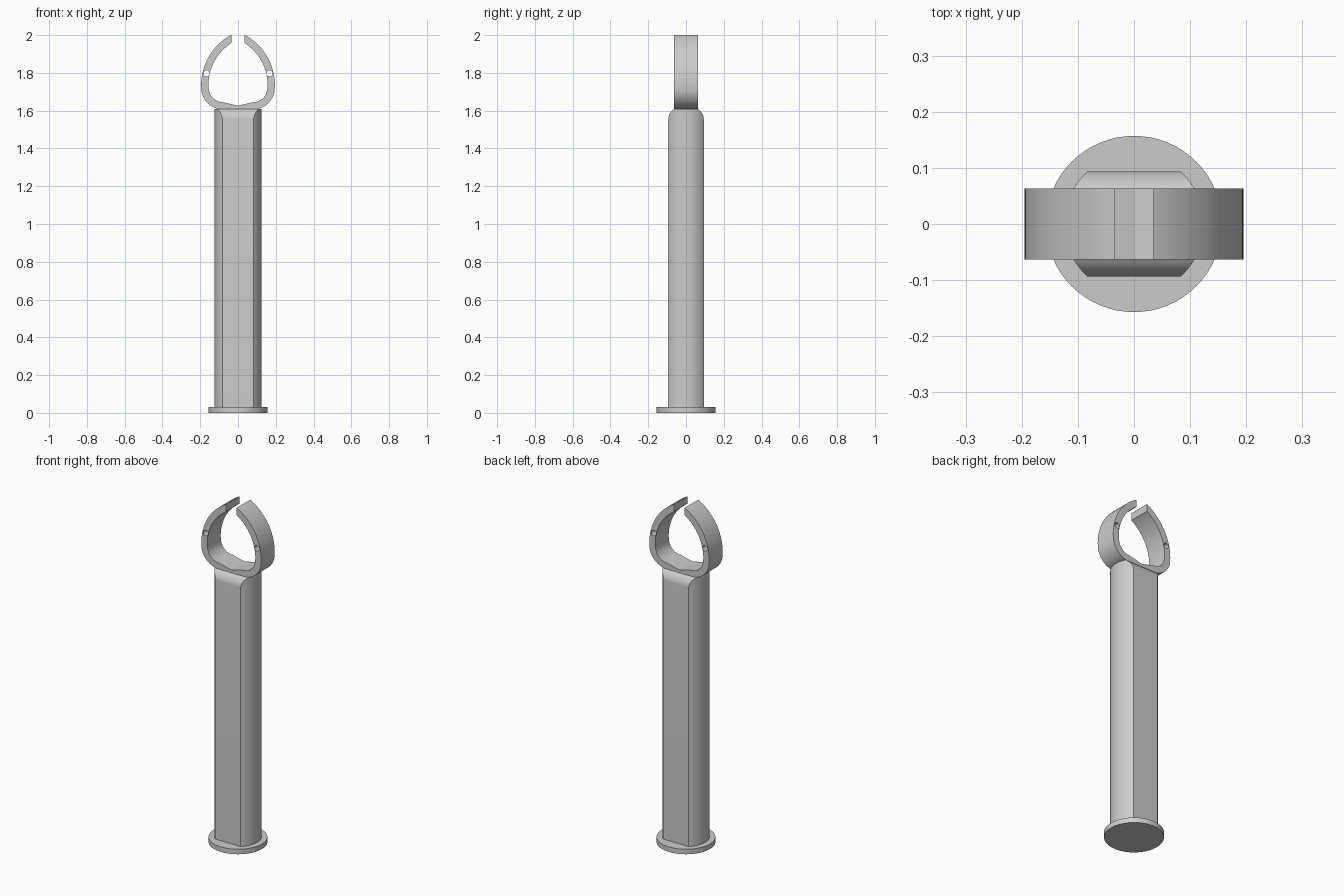
import bpy, bmesh
from math import sin, cos, asin, pi, radians

if "Cube" in bpy.data.objects:
    bpy.data.objects.remove(bpy.data.objects["Cube"])

grey = bpy.data.materials.new("plain_grey")
grey.use_nodes = True
colour = (0.6, 0.6, 0.6, 1)
grey.diffuse_color = colour
grey.node_tree.nodes["Principled BSDF"].inputs["Base Color"].default_value = colour


def finish(obj):
    """Give the part its colour and smooth its curved faces."""
    obj.data.materials.clear()
    obj.data.materials.append(grey)
    bpy.ops.object.select_all(action="DESELECT")
    obj.select_set(True)
    bpy.context.view_layer.objects.active = obj
    bpy.ops.object.shade_smooth_by_angle(angle=radians(25))


def arc(cx, cz, r, start, end, steps):
    """Points along an arc, angles in degrees."""
    angles = [radians(start + (end - start) * i / steps) for i in range(steps + 1)]
    return [(cx + r * cos(a), cz + r * sin(a)) for a in angles]


# Round foot plate
bpy.ops.mesh.primitive_cylinder_add(vertices=64, radius=0.157, depth=0.03,
                                    location=(0, 0, 0.015))
foot = bpy.context.object
foot.name = "foot_plate"
finish(foot)

# Shaft: a round bar with flat front and back, rounded over at the top
RADIUS, SIDE_STEPS = 0.125, 16


def section(half_depth, z):
    limit = asin(half_depth / RADIUS)
    ring = []
    for middle in (0, pi):
        for i in range(SIDE_STEPS + 1):
            a = middle - limit + 2 * limit * i / SIDE_STEPS
            ring.append((RADIUS * cos(a), RADIUS * sin(a), z))
    return ring


bm = bmesh.new()
profile = [(0.094, 0.02)] + arc(0.029, 1.553, 0.065, 0, 60, 8)
rings = [[bm.verts.new(p) for p in section(d, z)] for d, z in profile]
for low, high in zip(rings, rings[1:]):
    n = len(low)
    for i in range(n):
        j = (i + 1) % n
        bm.faces.new((low[i], low[j], high[j], high[i]))
bm.faces.new(rings[-1])
bm.faces.new(rings[0][::-1])
mesh = bpy.data.meshes.new("shaft")
bm.to_mesh(mesh)
bm.free()
shaft = bpy.data.objects.new("shaft", mesh)
bpy.context.collection.objects.link(shaft)
finish(shaft)

# Open clamp: left half of the outline, then mirrored to the other side
outer = arc(0.107, 1.735, 0.302, 122.5, 180, 18)
outer += arc(-0.08, 1.722, 0.115, 186, 270, 14)
inner = arc(-0.08, 1.72, 0.075, 270, 184, 12)
inner += arc(0.107, 1.735, 0.264, 180, 122.6, 18)
tip = [(-0.035, 2.0)]


def mirrored(points):
    return [(-x, z) for x, z in reversed(points)]


outline = (tip + outer + mirrored(tip + outer)
           + mirrored(inner) + [(0, 1.626)] + inner)
# Order: outer edge left to right, then inner edge right to left
holes = [arc(side * 0.167, 1.797, 0.016, 0, 345, 23) for side in (-1, 1)]

curve = bpy.data.curves.new("clamp_ring", "CURVE")
curve.dimensions = "2D"
curve.fill_mode = "BOTH"
curve.extrude = 0.063


def add_loop(points):
    spline = curve.splines.new("POLY")
    spline.points.add(len(points) - 1)
    for point, (x, z) in zip(spline.points, points):
        point.co = (x, z, 0, 1)
    spline.use_cyclic_u = True


inner_edge = mirrored(inner)
add_loop(tip + outer + mirrored(tip + outer) + inner_edge + [(0, 1.626)] + inner)
for hole in holes:
    add_loop(hole)

clamp = bpy.data.objects.new("clamp_ring", curve)
bpy.context.collection.objects.link(clamp)
clamp.rotation_euler = (pi / 2, 0, 0)
bpy.ops.object.select_all(action="DESELECT")
clamp.select_set(True)
bpy.context.view_layer.objects.active = clamp
bpy.ops.object.convert(target="MESH")
clamp = bpy.context.object
clamp.name = "clamp_ring"

# Weld the side walls to the faces so the shading stays clean
bm = bmesh.new()
bm.from_mesh(clamp.data)
bmesh.ops.remove_doubles(bm, verts=bm.verts, dist=0.0001)
bmesh.ops.recalc_face_normals(bm, faces=bm.faces)
bm.to_mesh(clamp.data)
bm.free()
finish(clamp)
